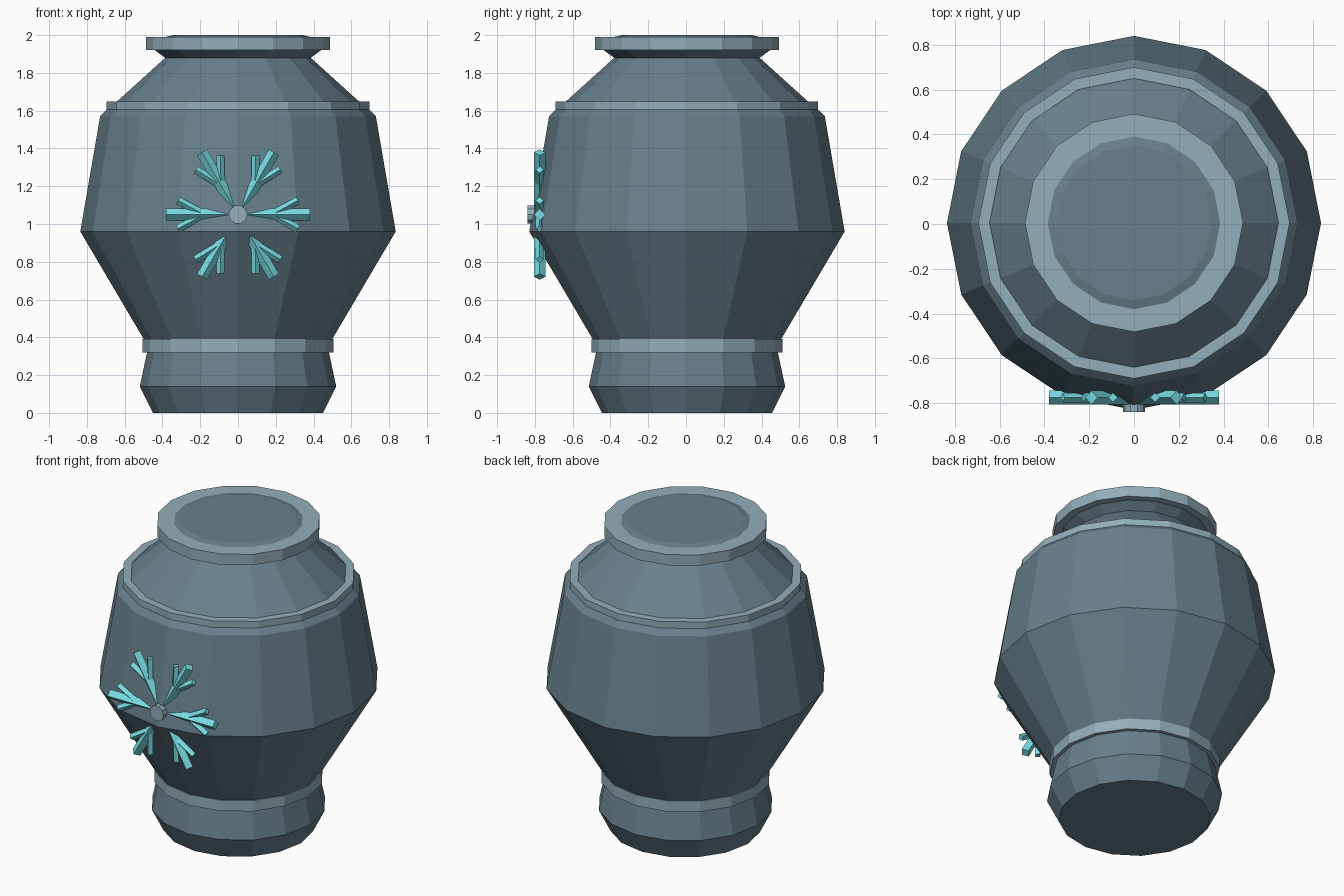
import bpy, bmesh, math
from mathutils import Vector, Matrix

SIDES = 16
CENTRE_Y = 0.005

cube = bpy.data.objects.get("Cube")
if cube:
    bpy.data.objects.remove(cube, do_unlink=True)


def make_material(name, rgb):
    mat = bpy.data.materials.new(name)
    mat.use_nodes = True
    mat.diffuse_color = (*rgb, 1)
    mat.node_tree.nodes["Principled BSDF"].inputs["Base Color"].default_value = (*rgb, 1)
    return mat


slate = make_material("slate blue", (0.138, 0.216, 0.266))
pale = make_material("pale grey blue", (0.288, 0.423, 0.491))
ice = make_material("ice turquoise", (0.188, 0.716, 0.76))


def finish(name, bm, mat):
    bmesh.ops.recalc_face_normals(bm, faces=bm.faces)
    mesh = bpy.data.meshes.new(name)
    bm.to_mesh(mesh)
    bm.free()
    mesh.materials.append(mat)
    obj = bpy.data.objects.new(name, mesh)
    bpy.context.collection.objects.link(obj)
    return obj


def lathe(name, profile, mat, ring=False):
    """Turn (radius, height) points; a ring closes on itself, otherwise cap the ends."""
    bm = bmesh.new()
    loops = []
    for r, z in profile:
        angles = [math.tau * i / SIDES for i in range(SIDES)]
        loops.append([bm.verts.new((r * math.cos(a), r * math.sin(a) + CENTRE_Y, z))
                      for a in angles])
    pairs = list(zip(loops, loops[1:]))
    if ring:
        pairs.append((loops[-1], loops[0]))
    else:
        bm.faces.new(loops[0])
        bm.faces.new(loops[-1])
    for low, high in pairs:
        for i in range(SIDES):
            j = (i + 1) % SIDES
            bm.faces.new((low[i], low[j], high[j], high[i]))
    return finish(name, bm, mat)


def add_bar(bm, start, end, radius, sides=4):
    """Prism between two points; with four sides its ridge faces the front."""
    axis = Vector(end) - Vector(start)
    across = axis.cross(Vector((0, 1, 0)))
    across = across.normalized() if across.length > 1e-5 else Vector((1, 0, 0))
    up = across.cross(axis).normalized()
    rims = []
    for p in (start, end):
        rims.append([bm.verts.new(Vector(p) + radius * (
            across * math.cos(math.tau * i / sides) + up * math.sin(math.tau * i / sides)))
            for i in range(sides)])
    bm.faces.new(rims[0])
    bm.faces.new(rims[1])
    for i in range(sides):
        j = (i + 1) % sides
        bm.faces.new((rims[0][i], rims[0][j], rims[1][j], rims[1][i]))


# Faceted vessel with foot, belly, shoulder and neck
lathe("urn_body", [(0.45, 0), (0.52, 0.14), (0.475, 0.35), (0.835, 0.96), (0.73, 1.57),
                   (0.69, 1.61), (0.645, 1.645), (0.385, 1.88), (0.44, 1.92),
                   (0.44, 1.95)], slate)

# Raised bands and rim
lathe("foot_band", [(0.44, 0.32), (0.505, 0.32), (0.505, 0.39), (0.44, 0.39)], pale, True)
lathe("shoulder_band", [(0.64, 1.605), (0.695, 1.605), (0.695, 1.648), (0.645, 1.648)],
      pale, True)
lathe("rim", [(0.38, 1.92), (0.487, 1.92), (0.487, 1.99), (0.38, 1.99)], pale, True)

# Shallow lid inside the rim
lathe("lid", [(0.385, 1.93), (0.385, 1.99), (0.345, 2.0)], slate)

# Six-armed snowflake, partly sunk into the belly
hub = Vector((0, -0.775, 1.05))
bm = bmesh.new()
for k in range(6):
    turn = Matrix.Rotation(k * math.tau / 6, 3, 'Y')

    def place(along, side=0):
        return hub + turn @ Vector((along, 0, side))

    add_bar(bm, place(0), place(0.38), 0.031)
    for s in (-1, 1):
        add_bar(bm, place(0.18), place(0.318, 0.075 * s), 0.021)
finish("snowflake", bm, ice)

# Round boss at the snowflake centre
bm = bmesh.new()
add_bar(bm, (0, -0.78, 1.05), (0, -0.84, 1.05), 0.05, 10)
finish("snowflake_boss", bm, pale)
